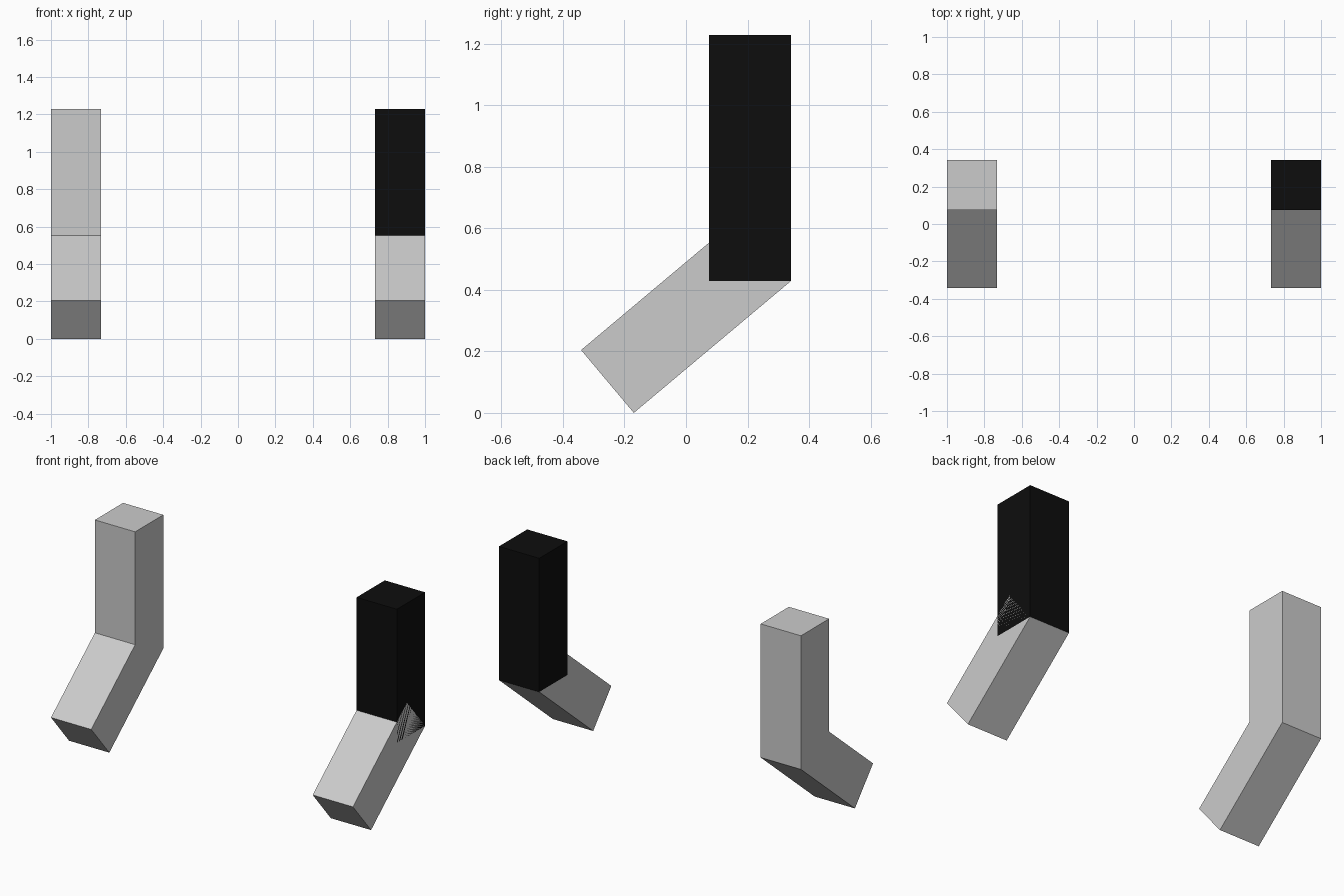
import bpy
from math import radians, sin, cos
from mathutils import Matrix, Vector

if "Cube" in bpy.data.objects:
    bpy.data.objects.remove(bpy.data.objects["Cube"])

W = 0.8 / 3                  # square section of every segment
UPPER, LOWER = 0.8, 2 / 3    # segment lengths
TILT = radians(40)
X = 1 - W / 2                # sideways position of each arm

# Shared elbow edge at the back, where both segments meet
run, rise = LOWER * cos(TILT), LOWER * sin(TILT)
elbow_y = (run + W * sin(TILT)) / 2
elbow_z = rise

black = bpy.data.materials.new("black")
black.diffuse_color = (0.004, 0.004, 0.004, 1)
black.use_nodes = True
black.node_tree.nodes["Principled BSDF"].inputs["Base Color"].default_value = black.diffuse_color


def box(name, size, matrix, material=None):
    bpy.ops.mesh.primitive_cube_add(size=1)
    ob = bpy.context.object
    ob.name = name
    ob.data.transform(matrix @ Matrix.Diagonal((*size, 1)))
    if material:
        ob.data.materials.append(material)
    return ob


for side, sx, mat in (("left", -1, None), ("right", 1, black)):
    # Upright upper segment
    box(f"{side}_upper_arm", (W, W, UPPER),
        Matrix.Translation((sx * X, elbow_y - W / 2, elbow_z + UPPER / 2)), mat)
    # Tilted lower segment, reaching forward and down from the elbow edge
    elbow = Matrix.Translation((sx * X, elbow_y, elbow_z))
    turn = Matrix.Rotation(TILT, 4, 'X')
    box(f"{side}_forearm", (W, LOWER, W),
        elbow @ turn @ Matrix.Translation((0, -LOWER / 2, W / 2)))
